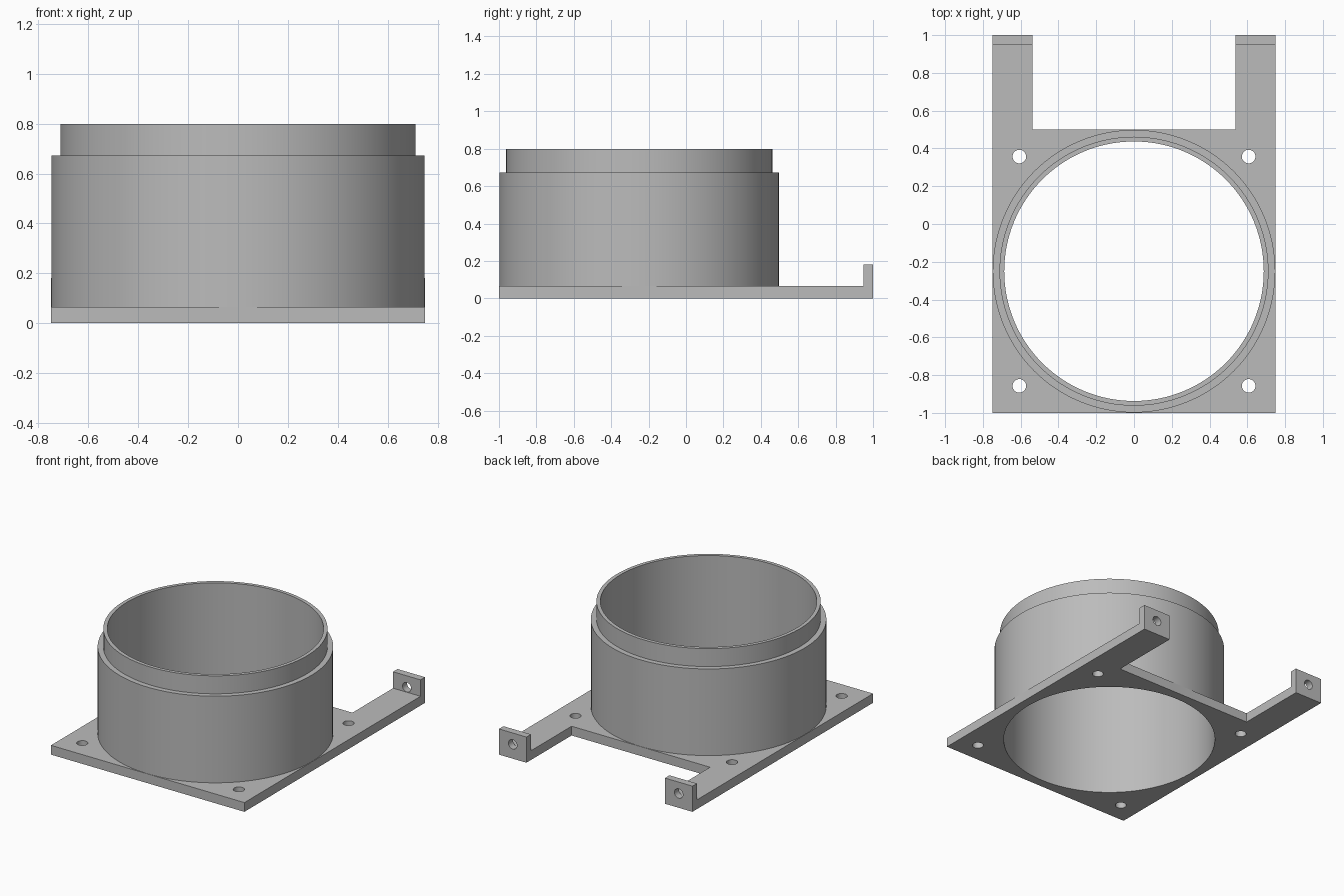
import bpy, bmesh, math
from mathutils import Matrix

cube = bpy.data.objects.get("Cube")
if cube:
    bpy.data.objects.remove(cube, do_unlink=True)

grey = bpy.data.materials.new("plain grey")
grey.use_nodes = True
grey.diffuse_color = (0.5, 0.5, 0.5, 1)
grey.node_tree.nodes["Principled BSDF"].inputs["Base Color"].default_value = (0.5, 0.5, 0.5, 1)

HALF, PLATE_TOP, CENTRE_Y, BORE = 0.75, 0.065, -0.25, 0.687
SEGMENTS = 128


def make_object(name, bm):
    bmesh.ops.recalc_face_normals(bm, faces=bm.faces)
    mesh = bpy.data.meshes.new(name)
    bm.to_mesh(mesh)
    bm.free()
    mesh.materials.append(grey)
    obj = bpy.data.objects.new(name, mesh)
    bpy.context.collection.objects.link(obj)
    return obj


def smooth(obj):
    bpy.ops.object.select_all(action='DESELECT')
    obj.select_set(True)
    bpy.context.view_layer.objects.active = obj
    bpy.ops.object.shade_smooth_by_angle(angle=math.radians(30))


def cylinder(name, radius, depth, location, segments, along_y=False):
    bm = bmesh.new()
    turn = Matrix.Rotation(math.pi / 2 if along_y else 0, 4, 'X')
    bmesh.ops.create_cone(bm, cap_ends=True, segments=segments, radius1=radius,
                          radius2=radius, depth=depth,
                          matrix=Matrix.Translation(location) @ turn)
    return make_object(name, bm)


def cut(obj, cutters):
    bpy.context.view_layer.objects.active = obj
    for cutter in cutters:
        mod = obj.modifiers.new("hole", 'BOOLEAN')
        mod.operation, mod.solver, mod.object = 'DIFFERENCE', 'EXACT', cutter
        bpy.ops.object.modifier_apply(modifier=mod.name)
        bpy.data.objects.remove(cutter, do_unlink=True)
    smooth(obj)


# Base plate with two rear arms
half_outline = [(HALF, -1), (HALF, 1), (0.537, 1), (0.537, 0.5)]
outline = half_outline + [(-x, y) for x, y in reversed(half_outline)]
bm = bmesh.new()
face = bm.faces.new([bm.verts.new((x, y, 0)) for x, y in outline])
extruded = bmesh.ops.extrude_face_region(bm, geom=[face])["geom"]
bmesh.ops.translate(bm, vec=(0, 0, PLATE_TOP),
                    verts=[v for v in extruded if isinstance(v, bmesh.types.BMVert)])
plate = make_object("base_plate", bm)

# Central bore and four corner screw holes
holes = [cylinder("bore_cutter", BORE, 1, (0, CENTRE_Y, 0), SEGMENTS)]
for x in (-0.607, 0.607):
    for y in (-0.607, 0.607):
        holes.append(cylinder("screw_cutter", 0.036, 1, (x, CENTRE_Y + y, 0), 32))
cut(plate, holes)

# Upright drilled tabs at the arm ends
for side, name in ((1, "left_tab"), (-1, "right_tab")):
    bm = bmesh.new()
    bmesh.ops.create_cube(bm, size=1)
    bmesh.ops.scale(bm, vec=(0.213, 0.05, 0.115), verts=bm.verts)
    bmesh.ops.translate(bm, vec=(side * 0.6435, 0.975, PLATE_TOP + 0.0575), verts=bm.verts)
    tab = make_object(name, bm)
    cut(tab, [cylinder("tab_cutter", 0.033, 0.3, (side * 0.6435, 0.975, 0.1), 32, True)])

# Stepped tube, turned from its wall profile
profile = [(BORE, PLATE_TOP), (0.748, PLATE_TOP), (0.748, 0.672),
           (0.712, 0.672), (0.712, 0.798), (BORE, 0.798)]
bm = bmesh.new()
verts = [bm.verts.new((r, 0, z)) for r, z in profile]
edges = [bm.edges.new((verts[i - 1], verts[i])) for i in range(len(verts))]
bmesh.ops.spin(bm, geom=verts + edges, cent=(0, 0, 0), axis=(0, 0, 1),
               angle=2 * math.pi, steps=SEGMENTS, use_duplicate=False)
bmesh.ops.remove_doubles(bm, verts=bm.verts, dist=0.0001)
bmesh.ops.translate(bm, vec=(0, CENTRE_Y, 0), verts=bm.verts)
smooth(make_object("stepped_tube", bm))
